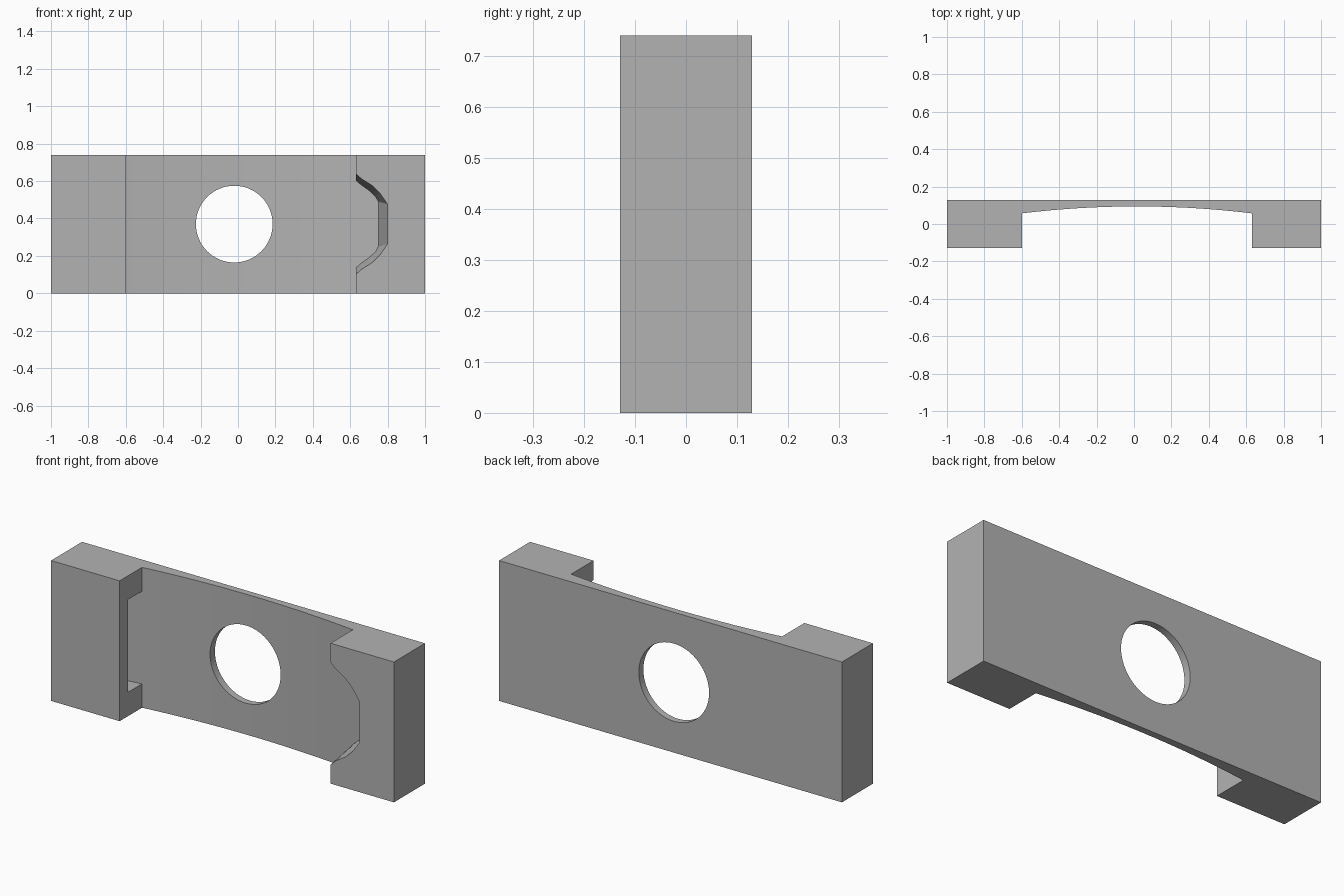
import bpy
import bmesh
from math import radians

cube = bpy.data.objects.get("Cube")
if cube:
    bpy.data.objects.remove(cube, do_unlink=True)

HEIGHT, HALF_DEPTH = 0.74, 0.129
LEFT_WALL, RIGHT_WALL = -0.6, 0.63
MID_Z = HEIGHT / 2

grey = bpy.data.materials.new("plain grey")
grey.use_nodes = True
grey.diffuse_color = (0.45, 0.45, 0.45, 1)
grey.node_tree.nodes["Principled BSDF"].inputs["Base Color"].default_value = (0.45, 0.45, 0.45, 1)


def recess_y(x):
    """Shallow curved floor of the central recess."""
    return 0.094 - 0.037 * ((x - 0.015) / 0.615) ** 2


def loft(name, rings):
    """Solid skinned through matching rings of points, capped at both ends."""
    bm = bmesh.new()
    rows = [[bm.verts.new(p) for p in ring] for ring in rings]
    n = len(rows[0])
    for a, b in zip(rows, rows[1:]):
        for i in range(n):
            j = (i + 1) % n
            bm.faces.new((a[i], a[j], b[j], b[i]))
    bm.faces.new(rows[0])
    bm.faces.new(rows[-1])
    bmesh.ops.recalc_face_normals(bm, faces=bm.faces)
    mesh = bpy.data.meshes.new(name)
    bm.to_mesh(mesh)
    bm.free()
    mesh.materials.append(grey)
    obj = bpy.data.objects.new(name, mesh)
    bpy.context.collection.objects.link(obj)
    return obj


def pocket_ring(front, back):
    """Four-point ring, symmetric about mid height; each end is (x, y, half height)."""
    (xf, yf, hf), (xb, yb, hb) = front, back
    return [(xf, yf, MID_Z - hf), (xf, yf, MID_Z + hf),
            (xb, yb, MID_Z + hb), (xb, yb, MID_Z - hb)]


# Plate with an end block on each side, extruded from its plan outline
steps = 32
span = RIGHT_WALL - LEFT_WALL
arc = [LEFT_WALL + span * i / steps for i in range(steps + 1)]
plan = [(-1, HALF_DEPTH), (-1, -HALF_DEPTH), (LEFT_WALL, -HALF_DEPTH)]
plan += [(x, recess_y(x)) for x in arc]
plan += [(RIGHT_WALL, -HALF_DEPTH), (1, -HALF_DEPTH), (1, HALF_DEPTH)]
body = loft("bracket_plate", [[(x, y, z) for x, y in plan] for z in (0, HEIGHT)])

# Tapered open notch in the right-hand block
outer = [(0.60, 0.27), (0.63, 0.27), (0.66, 0.243), (0.72, 0.205), (0.76, 0.165), (0.80, 0.107)]
inner = [(0.60, 0.235), (0.63, 0.235), (0.655, 0.212), (0.70, 0.18), (0.735, 0.148), (0.75, 0.12)]
notch = loft("notch_cutter", [
    pocket_ring((xo, -HALF_DEPTH - 0.004, ho), (xi, recess_y(xi) - 0.001, hi))
    for (xo, ho), (xi, hi) in zip(outer, inner)])

# Hidden pocket behind a front lip in the left-hand block
slot = loft("slot_cutter", [
    pocket_ring((x, -0.06, 0.244), (x, recess_y(x) - 0.001, 0.244))
    for x in (-0.58, -0.64, -0.70, -0.77)])

# Round through hole
bpy.ops.mesh.primitive_cylinder_add(vertices=64, radius=0.205, depth=0.6,
                                    location=(-0.02, 0, MID_Z), rotation=(radians(90), 0, 0))
hole = bpy.context.object
hole.name = "hole_cutter"
hole.data.materials.append(grey)

bpy.ops.object.select_all(action='DESELECT')
bpy.context.view_layer.objects.active = body
body.select_set(True)
for cutter in (notch, slot, hole):
    cutter.hide_render = True
    mod = body.modifiers.new(cutter.name, 'BOOLEAN')
    mod.operation = 'DIFFERENCE'
    mod.solver = 'EXACT'
    mod.object = cutter
    bpy.ops.object.modifier_apply(modifier=mod.name)
    bpy.data.objects.remove(cutter, do_unlink=True)

bpy.ops.object.shade_smooth_by_angle(angle=radians(25))
